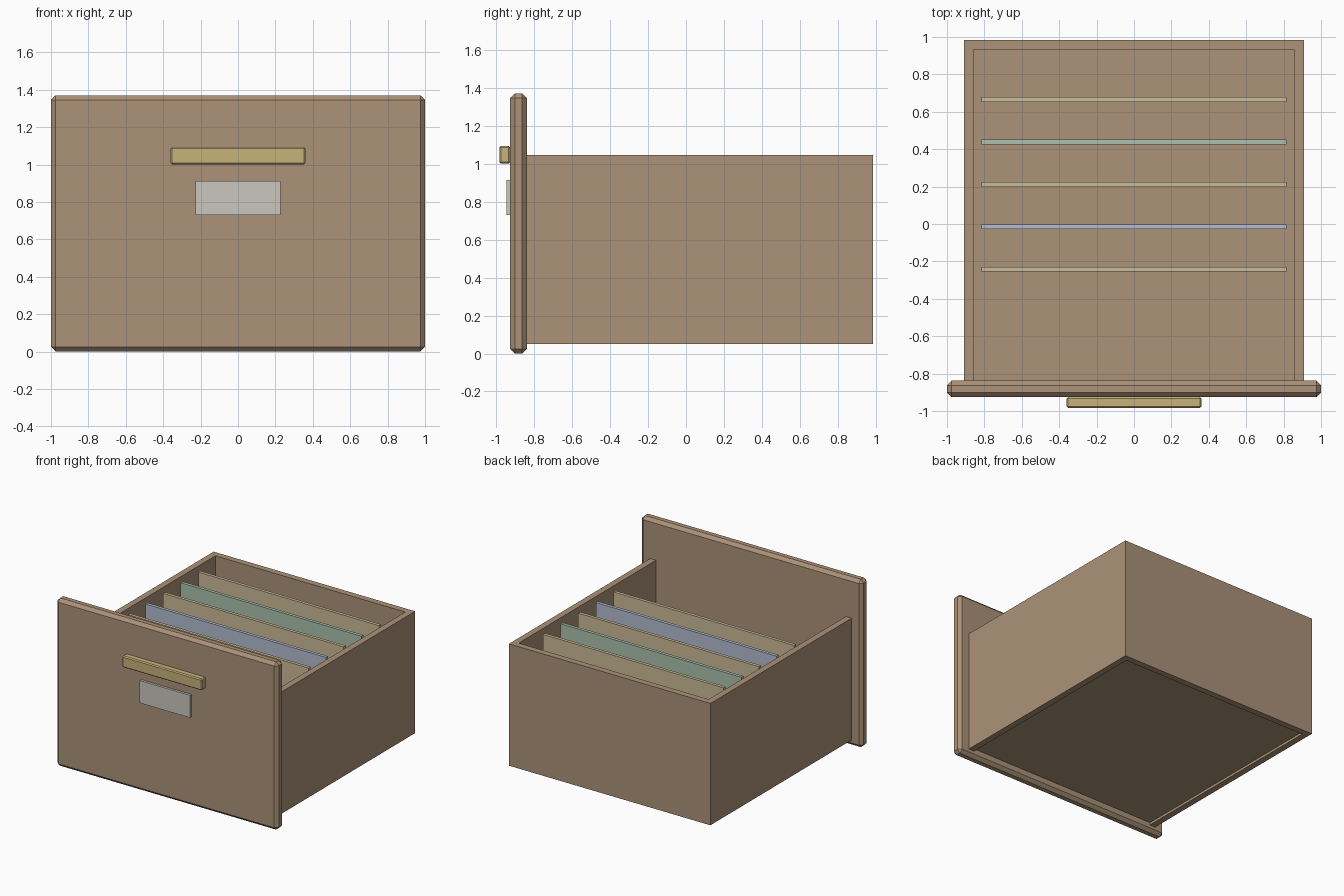
import bpy

if "Cube" in bpy.data.objects:
    bpy.data.objects.remove(bpy.data.objects["Cube"])


def material(name, rgb):
    """Flat material from an 8-bit sRGB colour."""
    colour = [((c / 255 + 0.055) / 1.055) ** 2.4 for c in rgb] + [1]
    mat = bpy.data.materials.new(name)
    mat.use_nodes = True
    mat.diffuse_color = colour
    mat.node_tree.nodes["Principled BSDF"].inputs["Base Color"].default_value = colour
    return mat


def box(name, mat, xs, ys, zs, chamfer=0):
    """Box spanning three (low, high) ranges, with optional chamfered edges."""
    bpy.ops.mesh.primitive_cube_add(size=1)
    ob = bpy.context.object
    ob.name = name
    spans = (xs, ys, zs)
    for v in ob.data.vertices:
        v.co = [hi if c > 0 else lo for c, (lo, hi) in zip(v.co, spans)]
    ob.data.materials.append(mat)
    if chamfer:
        mod = ob.modifiers.new("chamfer", 'BEVEL')
        mod.width = chamfer
        mod.segments = 1
    return ob


wood = material("tan wood", (171, 146, 120))
brass = material("brass", (199, 178, 122))
card = material("label grey", (202, 199, 190))
cream = material("cream folder", (203, 188, 152))
green = material("green folder", (171, 193, 174))
blue = material("blue folder", (179, 188, 208))

# Drawer front with its handle and label
PANEL_BACK, PANEL_FRONT = -0.838, -0.926
box("front_panel", wood, (-1, 1), (PANEL_FRONT, PANEL_BACK), (0, 1.37), 0.025)
box("handle", brass, (-0.36, 0.36), (-0.983, PANEL_FRONT), (1.0, 1.093), 0.008)
box("label_plate", card, (-0.227, 0.227), (-0.945, PANEL_FRONT), (0.73, 0.913))

# Open box behind the front
W, BACK, WALL = 0.91, 0.985, 0.052
LOW, HIGH = 0.05, 1.045
for side, name in ((-1, "right_wall"), (1, "left_wall")):
    xs = sorted((side * W, side * (W - WALL)))
    box(name, wood, xs, (PANEL_BACK, BACK), (LOW, HIGH))
INNER = W - WALL
box("back_wall", wood, (-INNER, INNER), (BACK - WALL, BACK), (LOW, HIGH))
box("floor", wood, (-INNER, INNER), (PANEL_BACK, BACK - WALL), (0.07, 0.12))

# Evenly spaced folders, alternating cream with a colour
for i, mat in enumerate((cream, blue, cream, green, cream)):
    y = -0.242 + i * 0.227
    box(f"folder_{i + 1}", mat, (-0.816, 0.816), (y - 0.013, y + 0.013), (0.12, 1.03))
